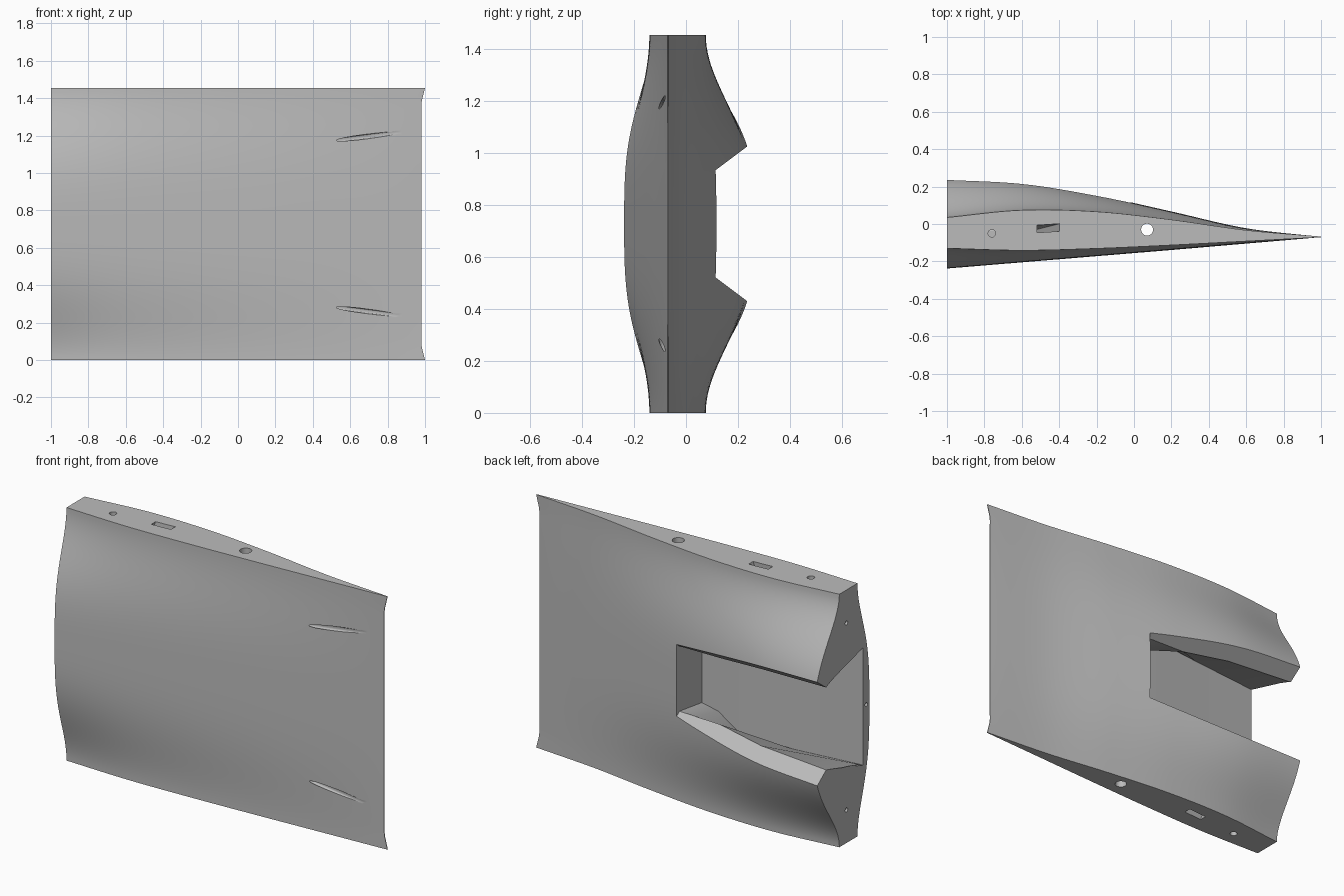
import bpy, bmesh, math
from mathutils import Vector

if "Cube" in bpy.data.objects:
    bpy.data.objects.remove(bpy.data.objects["Cube"])

HEIGHT = 1.455
MID = HEIGHT / 2
COLS, ROWS = 56, 64

grey = bpy.data.materials.new("plain grey")
grey.use_nodes = True
COLOUR = (0.5, 0.5, 0.5, 1)
grey.diffuse_color = COLOUR
grey.node_tree.nodes["Principled BSDF"].inputs["Base Color"].default_value = COLOUR

# Depth curves along x, at six even stations from thick end to thin edge
FRONT_MID = (-.238, -.205, -.172, -.139, -.105, -.072)
FRONT_RIM = (-.13, -.141, -.131, -.113, -.092, -.071)
BACK_MID = (.267, .232, .156, .067, -.022, -.067)
BACK_RIM = (.035, .074, .066, .023, -.033, -.067)


def curve(pts, x):
    """Smooth curve through evenly spaced values for x in -1..1."""
    u = (x + 1) / 2 * (len(pts) - 1)
    i = min(int(u), len(pts) - 2)
    t = u - i
    b, c = pts[i], pts[i + 1]
    a = pts[i - 1] if i else 2 * b - c
    d = pts[i + 2] if i + 2 < len(pts) else 2 * c - b
    return b + t / 2 * (c - a + t * (2*a - 5*b + 4*c - d + t * (3*(b - c) + d - a)))


def depth(mid, rim, x, z):
    """Bulge blending from the rim profile to the middle profile."""
    t = min(abs(z - MID) / MID, 1)
    s = (1 + math.cos(math.pi * t ** 1.6)) / 2
    return curve(rim, x) * (1 - s) + curve(mid, x) * s


def finish(bm, name):
    bmesh.ops.recalc_face_normals(bm, faces=bm.faces)
    mesh = bpy.data.meshes.new(name)
    bm.to_mesh(mesh)
    bm.free()
    mesh.materials.append(grey)
    ob = bpy.data.objects.new(name, mesh)
    bpy.context.collection.objects.link(ob)
    return ob


def loft(name, rings):
    """Closed solid skinned over a list of point rings."""
    bm = bmesh.new()
    loops = [[bm.verts.new(p) for p in ring] for ring in rings]
    for a, b in zip(loops, loops[1:]):
        for i in range(len(a)):
            j = (i + 1) % len(a)
            bm.faces.new((a[i], a[j], b[j], b[i]))
    bm.faces.new(loops[0])
    bm.faces.new(loops[-1])
    return finish(bm, name)


def rod(name, start, end, radius, sides=24):
    start, end = Vector(start), Vector(end)
    turn = (end - start).to_track_quat('Z', 'Y')
    circle = [turn @ Vector((radius * math.cos(k * math.tau / sides),
                             radius * math.sin(k * math.tau / sides), 0))
              for k in range(sides)]
    return loft(name, [[p + c for c in circle] for p in (start, end)])


# Wing body: front and back sheets, closed round the border
bm = bmesh.new()
front, back = [], []
for i in range(COLS + 1):
    x = -1 + 2 * i / COLS
    front.append([])
    back.append([])
    for j in range(ROWS + 1):
        z = HEIGHT * j / ROWS
        tuck = min(max((MID - abs(z - MID)) / .08, 0), 1)
        px = x - .02 * tuck * ((x + 1) / 2) ** 8
        front[i].append(bm.verts.new((px, depth(FRONT_MID, FRONT_RIM, x, z), z)))
        back[i].append(bm.verts.new((px, depth(BACK_MID, BACK_RIM, x, z), z)))
for i in range(COLS):
    for sheet in (front, back):
        for j in range(ROWS):
            bm.faces.new((sheet[i][j], sheet[i+1][j], sheet[i+1][j+1], sheet[i][j+1]))
    for j in (0, ROWS):
        bm.faces.new((front[i][j], front[i+1][j], back[i+1][j], back[i][j]))
for i in (0, COLS):
    for j in range(ROWS):
        bm.faces.new((front[i][j], front[i][j+1], back[i][j+1], back[i][j]))
body = finish(bm, "wing_body")

# Slot in the back: flared mouth, narrow lip, wider floor
stations = [  # x, lip y, floor y, floor half width
    (-1.1, .16, -.188, .335), (-.57, .133, -.155, .35), (-.28, .093, -.13, .355),
    (-.12, .09, -.122, .24), (-.02, .088, -.115, .215)]
rings = []
for x, lip, floor, wide in stations:
    half = [(.5, .121 + .75 * .5), (lip, .121 + .75 * lip), (floor, wide)]
    rings.append([(x, y, MID + h) for y, h in half]
                 + [(x, y, MID - h) for y, h in reversed(half)])
cutters = [loft("back_slot_cutter", rings)]

# Through hole and the small hole in the skin at the thick end
cutters.append(rod("spar_hole_cutter", (.07, -.03, -.1), (.07, -.03, HEIGHT + .1), .032))
cutters.append(rod("skin_hole_cutter", (-1.1, -.21, MID), (-.9, -.21, MID), .011, 16))

# Openings repeated at bottom and top
for side, flip in (("bottom", False), ("top", True)):
    def at(x, y, z):
        return (x, y, HEIGHT - z if flip else z)

    cutters.append(rod(side + "_pin_hole_cutter", at(-.76, -.05, -.1), at(-.76, -.05, .2), .02))
    cutters.append(rod(side + "_end_hole_cutter", at(-1.1, -.03, .19), at(-.75, -.03, .19), .012, 16))
    # Long rod channel that leaves the front as a thin slit
    cutters.append(rod(side + "_rod_channel_cutter", at(-.45, -.092, .408),
                       at(.93, -.092, .229), .0125))
    # Slanted rectangular channel into the slot
    channel = []
    for cx, cy, z in ((-.445, -.019, -.04), (-.6, -.058, .39)):
        channel.append([at(cx + a * .06, cy + b * .02 + a * .004, z)
                        for a, b in ((-1, -1), (1, -1), (1, 1), (-1, 1))])
    cutters.append(loft(side + "_cable_channel_cutter", channel))

# Cut all openings
bpy.ops.object.select_all(action='DESELECT')
body.select_set(True)
bpy.context.view_layer.objects.active = body
for cutter in cutters:
    cutter.hide_render = True
    mod = body.modifiers.new("cut", 'BOOLEAN')
    mod.operation = 'DIFFERENCE'
    mod.solver = 'EXACT'
    mod.object = cutter
    bpy.ops.object.modifier_apply(modifier=mod.name)
    bpy.data.objects.remove(cutter)

bpy.ops.object.shade_smooth_by_angle(angle=math.radians(25))
